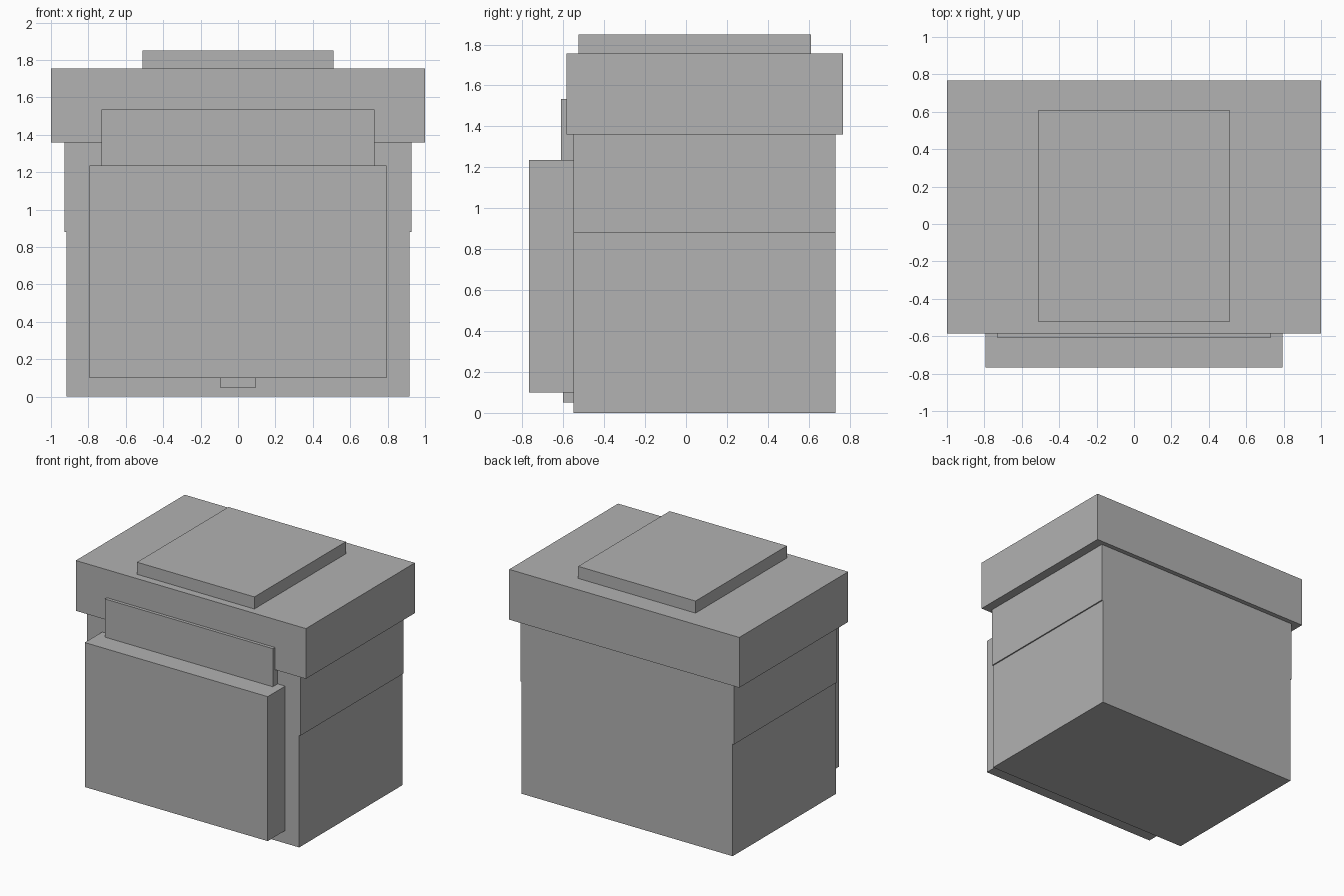
import bpy

# Remove the default cube
default = bpy.data.objects.get("Cube")
if default:
    bpy.data.objects.remove(default, do_unlink=True)

# Single flat grey
grey = bpy.data.materials.new("plain_grey")
grey.use_nodes = True
colour = (0.445, 0.445, 0.445, 1)
grey.diffuse_color = colour
grey.node_tree.nodes["Principled BSDF"].inputs["Base Color"].default_value = colour


def box(name, half_width, y0, y1, z0, z1):
    """Box centred on x = 0, spanning the given depth and height."""
    bpy.ops.mesh.primitive_cube_add(size=1, location=(0, (y0 + y1) / 2, (z0 + z1) / 2))
    obj = bpy.context.object
    obj.name = name
    obj.scale = (2 * half_width, y1 - y0, z1 - z0)
    bpy.ops.object.transform_apply(location=False, rotation=False, scale=True)
    obj.data.materials.append(grey)
    return obj


body_front = -0.55
body_back = 0.73

# Main body in two tiers, the upper one slightly wider
box("lower_body", 0.917, body_front, body_back, 0, 0.88)
box("upper_body", 0.927, body_front, body_back, 0.88, 1.36)

# Overhanging lid and the raised panel on it
box("lid", 1.0, -0.585, 0.767, 1.36, 1.755)
box("top_panel", 0.51, -0.525, 0.61, 1.755, 1.85)

# Front pocket, the flap above it and the small tab under it
box("front_pocket", 0.795, -0.767, body_front, 0.10, 1.235)
box("front_flap", 0.73, -0.61, body_front, 1.235, 1.535)
box("bottom_tab", 0.095, -0.60, body_front, 0.05, 0.10)
